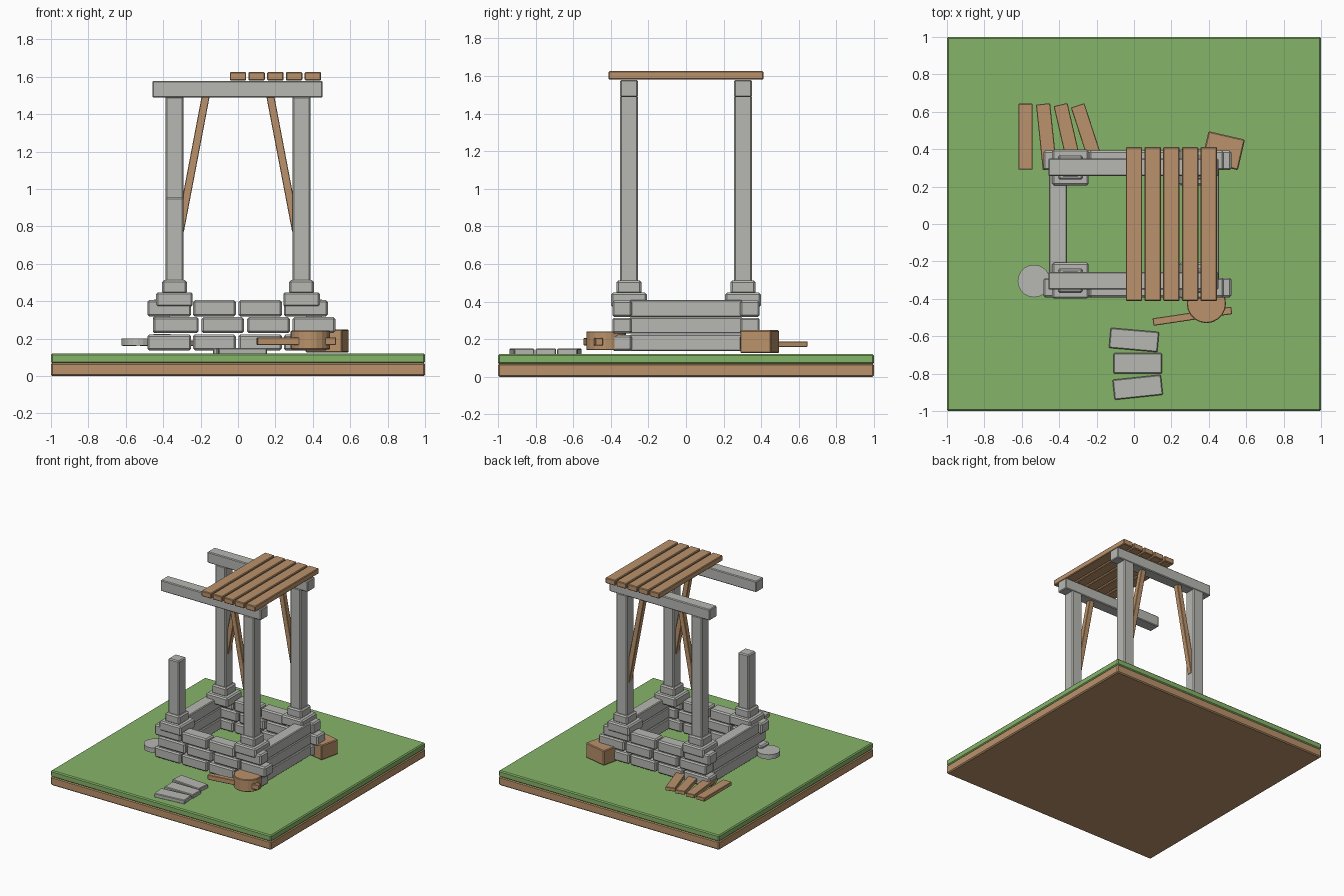
import bpy, bmesh, math
from mathutils import Matrix, Vector

if "Cube" in bpy.data.objects:
    bpy.data.objects.remove(bpy.data.objects["Cube"])


def material(name, rgb):
    m = bpy.data.materials.new(name)
    m.diffuse_color = (*rgb, 1)
    m.use_nodes = True
    m.node_tree.nodes["Principled BSDF"].inputs["Base Color"].default_value = m.diffuse_color
    return m


STONE = material("grey stone", (0.475, 0.48, 0.45))
WOOD = material("brown wood", (0.49, 0.287, 0.145))
GRASS = material("green grass", (0.238, 0.456, 0.138))


def finish(bm, name, mat, bevel):
    if bevel:
        edges = [e for e in bm.edges if e.calc_face_angle(0) > 1.0]
        bmesh.ops.bevel(bm, geom=edges, offset=bevel, segments=1, affect='EDGES')
    bmesh.ops.recalc_face_normals(bm, faces=bm.faces)
    me = bpy.data.meshes.new(name)
    bm.to_mesh(me)
    bm.free()
    me.materials.append(mat)
    ob = bpy.data.objects.new(name, me)
    bpy.context.collection.objects.link(ob)
    return ob


def box(name, mat, center, size, rot=0.0, bevel=0.006, axis='Z'):
    bm = bmesh.new()
    bmesh.ops.create_cube(bm, size=1, matrix=Matrix.Diagonal((*size, 1)))
    ob = finish(bm, name, mat, bevel)
    ob.data.transform(Matrix.Translation(center) @ Matrix.Rotation(rot, 4, axis))
    return ob


def span(name, mat, x, y, z, bevel=0.006):
    c = [(a + b) / 2 for a, b in (x, y, z)]
    s = [b - a for a, b in (x, y, z)]
    return box(name, mat, c, s, 0, bevel)


def drum(name, mat, center, radius, height, sides, bevel=0.0):
    bm = bmesh.new()
    bmesh.ops.create_cone(bm, cap_ends=True, segments=sides, radius1=radius,
                          radius2=radius, depth=height)
    ob = finish(bm, name, mat, bevel)
    ob.data.transform(Matrix.Translation(center))
    return ob


# ground slab
span("soil_slab", WOOD, (-1, 1), (-1, 1), (0, 0.07), 0.008)
span("grass_slab", GRASS, (-1, 1), (-1, 1), (0.068, 0.12), 0.008)

# front and back brick walls, staggered courses
outer = [(-0.485, -0.25), (-0.24, -0.012), (0.003, 0.235), (0.245, 0.48)]
middle = [(-0.455, -0.21), (-0.195, 0.032), (0.048, 0.278), (0.292, 0.52)]
courses = [((0.137, 0.222), outer), ((0.23, 0.314), middle), ((0.318, 0.405), outer)]
for side, ys in (("front", (-0.392, -0.288)), ("back", (0.288, 0.392))):
    for row, (zs, bricks) in enumerate(courses):
        for i, xs in enumerate(bricks):
            span(f"{side}_brick_{row}_{i}", STONE, xs, ys, zs, 0.01)

# side walls, long slabs
for side, xs in (("left", (-0.455, -0.358)), ("right", (0.358, 0.455))):
    for row, (zs, _) in enumerate(courses):
        span(f"{side}_slab_{row}", STONE, xs, (-0.3, 0.3), (zs[0], zs[1] + 0.003), 0.006)

# pillars with stepped feet; the front left one is broken off
for sx in (-1, 1):
    for sy in (-1, 1):
        x, y = 0.34 * sx, 0.303 * sy
        tag = ("back" if sy > 0 else "front") + ("_right" if sx > 0 else "_left")
        top = 0.955 if tag == "front_left" else 1.495
        span(tag + "_foot", STONE, (x - 0.098, x + 0.098), (y - 0.096, y + 0.096), (0.37, 0.447), 0.01)
        span(tag + "_collar", STONE, (x - 0.066, x + 0.066), (y - 0.066, y + 0.066), (0.44, 0.512), 0.01)
        span(tag + "_pillar", STONE, (x - 0.048, x + 0.048), (y - 0.048, y + 0.048), (0.5, top), 0.008)
        # slanted brace from pillar to beam
        if tag != "front_left":
            a, b = Vector((0.31 * sx, y, 0.775)), Vector((0.17 * sx, y, 1.51))
            d = b - a
            box(tag + "_brace", WOOD, (a + b) / 2, (0.042, 0.042, d.length),
                math.atan2(d.x, d.z), 0.003, 'Y')

# top beams
for side, y in (("front", -0.303), ("back", 0.303)):
    span(side + "_beam", STONE, (-0.458, 0.452), (y - 0.047, y + 0.047), (1.488, 1.578), 0.006)

# roof planks
for i in range(5):
    x = 0.1 * i
    span(f"roof_plank_{i}", WOOD, (x - 0.044, x + 0.044), (-0.412, 0.412), (1.58, 1.625), 0.005)

# stepping stones
for i, (x, y, deg) in enumerate([(0.0, -0.62, -5), (0.02, -0.745, 0), (0.02, -0.873, 6)]):
    box(f"stepping_stone_{i}", STONE, (x, y, 0.133), (0.26, 0.108, 0.034), math.radians(deg), 0.005)

# round flat stone
drum("round_stone", STONE, (-0.535, -0.305, 0.182), 0.087, 0.038, 20)

# mallet: round head with a handle through it
drum("mallet_head", WOOD, (0.387, -0.425, 0.192), 0.105, 0.1, 20, 0.004)
box("mallet_handle", WOOD, (0.312, -0.493, 0.186), (0.425, 0.04, 0.04), math.radians(8.5), 0.003)

# wooden block by the back right corner
box("wooden_block", WOOD, (0.477, 0.392, 0.187), (0.2, 0.168, 0.122), math.radians(-13), 0.006)

# fallen planks fanned out behind
for i, (x, y, deg) in enumerate([(-0.58, 0.467, 0), (-0.468, 0.467, 6),
                                 (-0.353, 0.467, 13), (-0.247, 0.467, 18)]):
    box(f"fallen_plank_{i}", WOOD, (x, y, 0.174), (0.076, 0.352, 0.03), math.radians(deg), 0.003)
